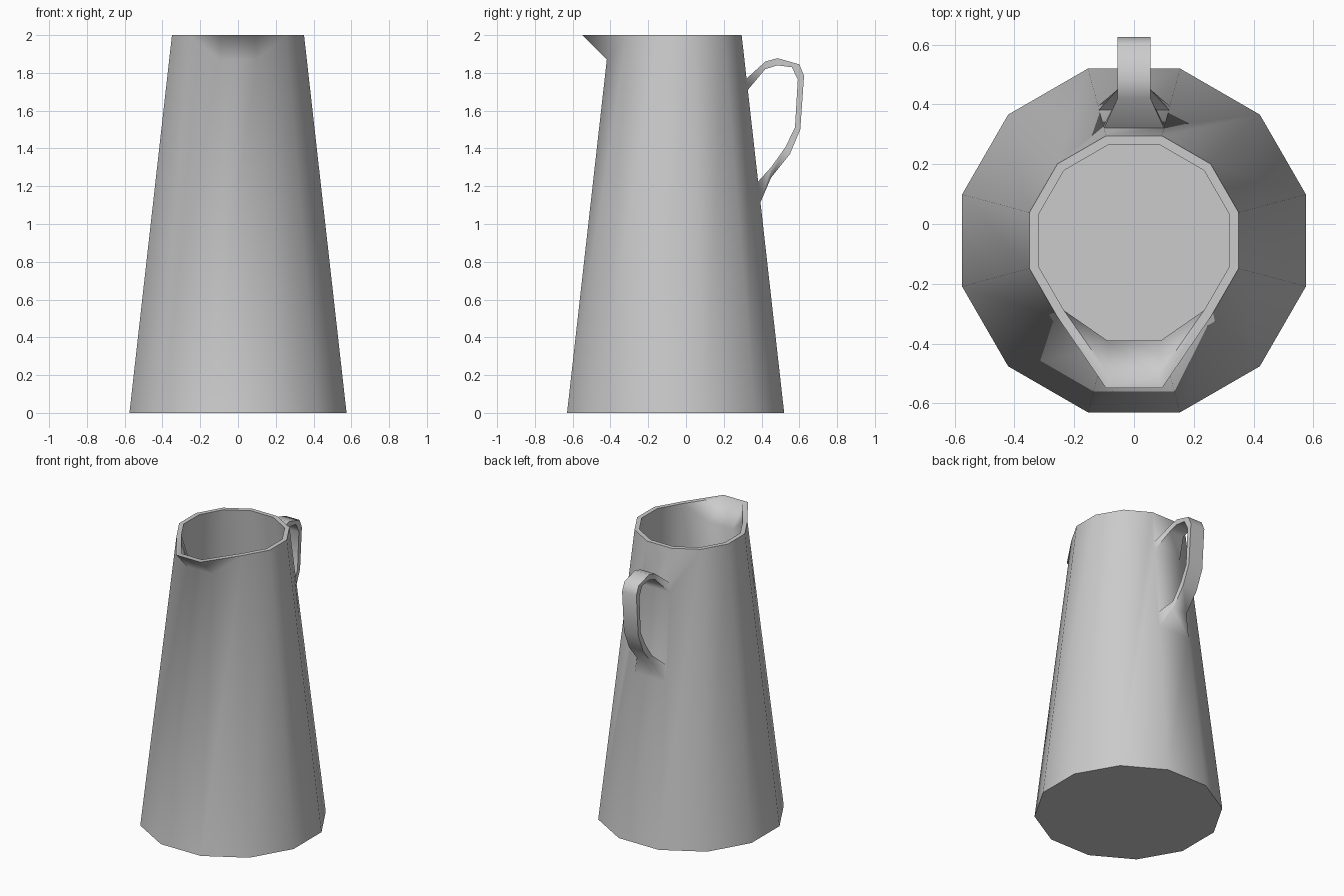
import bpy, bmesh, math

cube = bpy.data.objects.get("Cube")
if cube:
    bpy.data.objects.remove(cube)

SIDES, CENTRE_Y, HEIGHT = 12, -0.055, 2.0
BACK, FRONT = (2, 3), (8, 9)          # columns bounding the handle and spout facets
HANDLE_Z = [1.115, 1.225, 1.71, 1.77]  # where the handle meets the wall
SPOUT_Z = 1.87

bm = bmesh.new()


def wall_point(k, z, inset):
    a = math.radians(15 + 30 * k)
    r = 0.595 - 0.1165 * z - inset
    return bm.verts.new((r * math.cos(a), CENTRE_Y + r * math.sin(a), z))


def shell(floor_z, inset, lip, handle):
    """Tapered wall with a pulled spout; returns its vertical columns."""
    cols = []
    for k in range(SIDES):
        zs = [floor_z, HEIGHT]
        if k in BACK and handle:
            zs[1:1] = HANDLE_Z
        if k in FRONT:
            zs.insert(1, SPOUT_Z)
        col = [wall_point(k, z, inset) for z in zs]
        if k in FRONT:
            col[-1].co.x = math.copysign(lip[0], col[-1].co.x)
            col[-1].co.y = lip[1]
        cols.append(col)
    for k in range(SIDES):
        a, b = cols[k], cols[(k + 1) % SIDES]
        if len(a) == len(b):
            for i in range(len(a) - 1):
                if not (handle and k == BACK[0] and i in (1, 3)):
                    bm.faces.new((a[i], b[i], b[i + 1], a[i + 1]))
        elif k + 1 == FRONT[0]:
            bm.faces.new((a[0], b[0], b[1], a[1]))
            bm.faces.new((a[1], b[1], b[2]))
        elif k == FRONT[1]:
            bm.faces.new((a[0], b[0], b[1], a[1]))
            bm.faces.new((a[1], b[1], a[2]))
        else:
            bm.faces.new(a[::-1] + b)
    bm.faces.new([c[0] for c in cols])
    return cols


outer = shell(0.0, 0.0, (0.094, -0.548), True)
inner = shell(0.03, 0.031, (0.08, -0.51), False)

# Rim joining the two walls
for k in range(SIDES):
    n = (k + 1) % SIDES
    bm.faces.new((outer[k][-1], outer[n][-1], inner[n][-1], inner[k][-1]))

# Handle: a flat strap given as outer (y, z) and inner (y, z) pairs, top to bottom
strap = [((0.42, 1.86), (0.42, 1.82)), ((0.485, 1.878), (0.485, 1.84)),
         ((0.6, 1.845), (0.56, 1.83)), ((0.625, 1.785), (0.592, 1.765)),
         ((0.605, 1.5), (0.577, 1.51)), ((0.55, 1.37), (0.525, 1.405)),
         ((0.45, 1.245), (0.45, 1.3))]
right_side, left_side = outer[BACK[0]], outer[BACK[1]]


def opening(out, inn):
    return [right_side[out], left_side[out], left_side[inn], right_side[inn]]


rings = [opening(4, 3)]
for o, i in strap:
    rings.append([bm.verts.new((x, *p)) for x, p in
                  ((0.055, o), (-0.055, o), (-0.055, i), (0.055, i))])
rings.append(opening(1, 2))
for a, b in zip(rings, rings[1:]):
    for j in range(4):
        m = (j + 1) % 4
        bm.faces.new((a[j], a[m], b[m], b[j]))

bmesh.ops.recalc_face_normals(bm, faces=bm.faces)
mesh = bpy.data.meshes.new("pitcher")
bm.to_mesh(mesh)
bm.free()
pitcher = bpy.data.objects.new("pitcher", mesh)
bpy.context.collection.objects.link(pitcher)

# Plain grey finish
grey = bpy.data.materials.new("plain_grey")
grey.use_nodes = True
colour = (0.6, 0.6, 0.6, 1)
grey.diffuse_color = colour
grey.node_tree.nodes["Principled BSDF"].inputs["Base Color"].default_value = colour
mesh.materials.append(grey)

# Smooth round the wall, crisp at the rim, base and strap edges
bpy.ops.object.select_all(action='DESELECT')
pitcher.select_set(True)
bpy.context.view_layer.objects.active = pitcher
bpy.ops.object.shade_smooth_by_angle(angle=math.radians(60))
